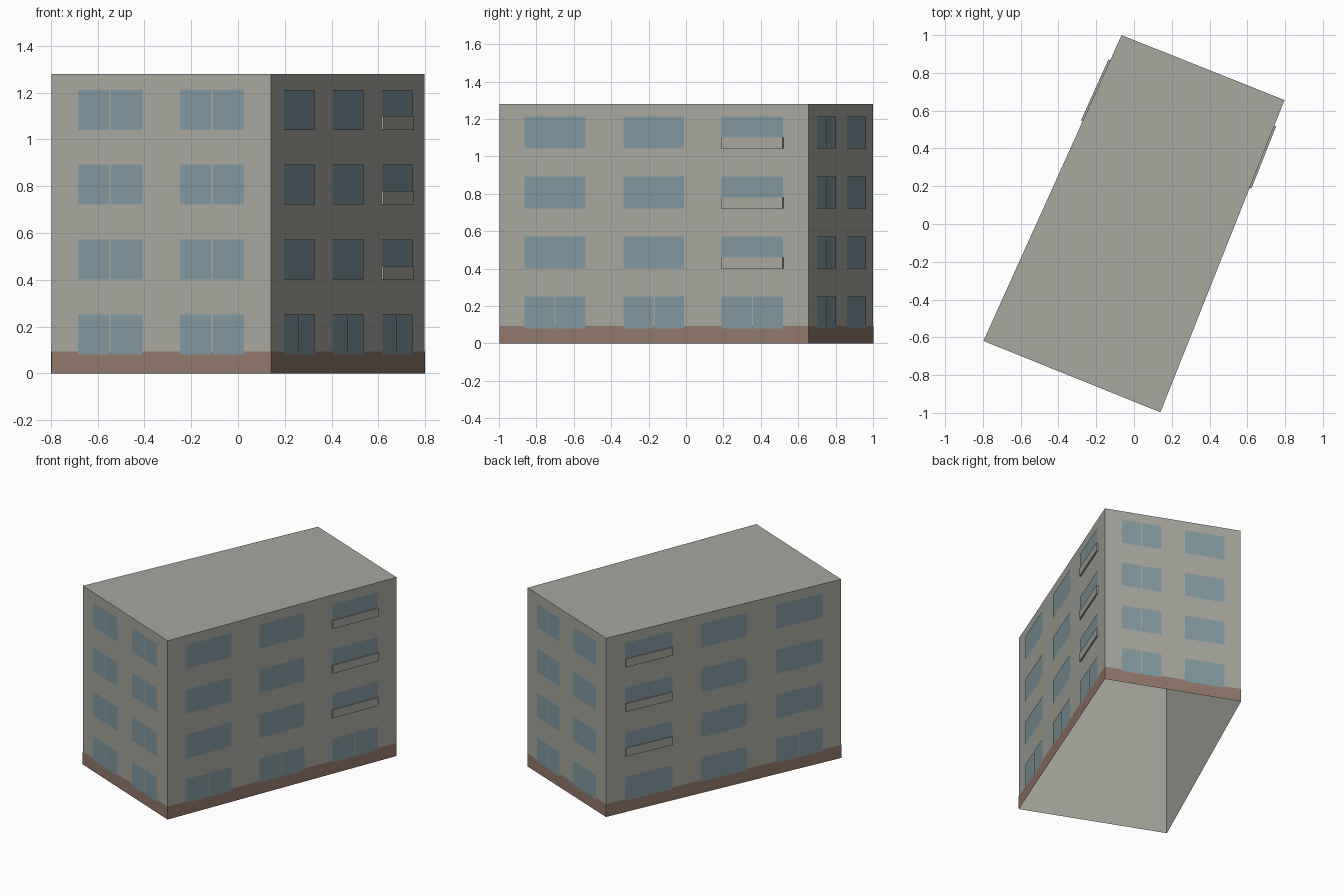
import bpy
import bmesh
from mathutils import Vector

cube = bpy.data.objects.get("Cube")
if cube:
    bpy.data.objects.remove(cube, do_unlink=True)


def make_material(name, colour):
    mat = bpy.data.materials.new(name)
    mat.use_nodes = True
    mat.diffuse_color = (*colour, 1)
    mat.node_tree.nodes["Principled BSDF"].inputs["Base Color"].default_value = (*colour, 1)
    return mat


plaster = make_material("grey plaster", (0.392, 0.392, 0.350))
glass = make_material("blue glass", (0.220, 0.318, 0.355))
plinth_brown = make_material("brown plinth", (0.290, 0.188, 0.145))

HEIGHT = 1.28
FLOOR = 0.32
SILL = 0.081
WINDOW_HEIGHT = 0.171
PLINTH = 0.093
GAP = 0.007

# Footprint corners: front left end, front right end, back right end, back left end
corners = [Vector(c) for c in ((-0.797, -0.619, 0), (0.14, -0.997, 0),
                               (0.797, 0.656, 0), (-0.066, 1.0, 0))]
UP = Vector((0, 0, 1))


def finish(bm, name, mat):
    mesh = bpy.data.meshes.new(name)
    bm.to_mesh(mesh)
    bm.free()
    mesh.materials.append(mat)
    obj = bpy.data.objects.new(name, mesh)
    bpy.context.collection.objects.link(obj)


def add_panel(bm, wall, t0, t1, z0, z1, out, depth=0):
    """Rectangle held off a wall, from t0 to t1 along it; depth makes it a slab."""
    a, b = corners[wall], corners[(wall + 1) % 4]
    normal = (b - a).cross(UP).normalized()
    verts = [bm.verts.new(a.lerp(b, t) + UP * z + normal * out)
             for t, z in ((t0, z0), (t1, z0), (t1, z1), (t0, z1))]
    face = bm.faces.new(verts)
    if depth:
        back = [bm.verts.new(v.co - normal * depth) for v in verts]
        for i in range(4):
            j = (i + 1) % 4
            bm.faces.new((verts[j], verts[i], back[i], back[j]))
    return face


# Shell: four walls and a flat roof, open underneath
bm = bmesh.new()
low = [bm.verts.new(c) for c in corners]
high = [bm.verts.new(c + UP * HEIGHT) for c in corners]
for i in range(4):
    j = (i + 1) % 4
    bm.faces.new((low[i], low[j], high[j], high[i]))
bm.faces.new(high)
finish(bm, "walls_and_roof", plaster)

# Painted plinth band around the foot
bm = bmesh.new()
for wall in range(4):
    add_panel(bm, wall, 0, 1, 0, PLINTH, 0.0015)
finish(bm, "plinth", plinth_brown)

# Window columns along each wall, as fractions of its length
short_columns = [(0.123, 0.415), (0.587, 0.879)]
long_columns = [(0.081, 0.279), (0.401, 0.598), (0.719, 0.918)]
mirrored_columns = [(1 - b, 1 - a) for a, b in long_columns]
walls = {
    "front": (0, short_columns),
    "right": (1, long_columns),
    "back": (2, short_columns),
    "left": (3, mirrored_columns),
}


def is_paired(side, column, floor):
    """Whether a window is split into two panes."""
    return (side == "front" or (side == "back" and column == 0)
            or (side == "right" and floor == 0)
            or (side == "left" and floor == 0 and column == 0))


for side, (wall, columns) in walls.items():
    length = (corners[(wall + 1) % 4] - corners[wall]).length
    bm = bmesh.new()
    for floor in range(4):
        z0 = SILL + floor * FLOOR
        for column, (t0, t1) in enumerate(columns):
            panes = [(t0, t1)]
            if is_paired(side, column, floor):
                middle, half = (t0 + t1) / 2, GAP / 2 / length
                panes = [(t0, middle - half), (middle + half, t1)]
            for p0, p1 in panes:
                add_panel(bm, wall, p0, p1, z0, z0 + WINDOW_HEIGHT, 0.003)
    finish(bm, side + "_windows", glass)

# Shallow balcony parapets on the upper floors, near the back of both long walls
for side in ("right", "left"):
    wall, columns = walls[side]
    t0, t1 = max(columns) if side == "right" else min(columns)
    bm = bmesh.new()
    for floor in range(1, 4):
        z0 = SILL + floor * FLOOR
        add_panel(bm, wall, t0, t1, z0, z0 + 0.059, 0.01, 0.01)
    finish(bm, side + "_balcony_parapets", plaster)
